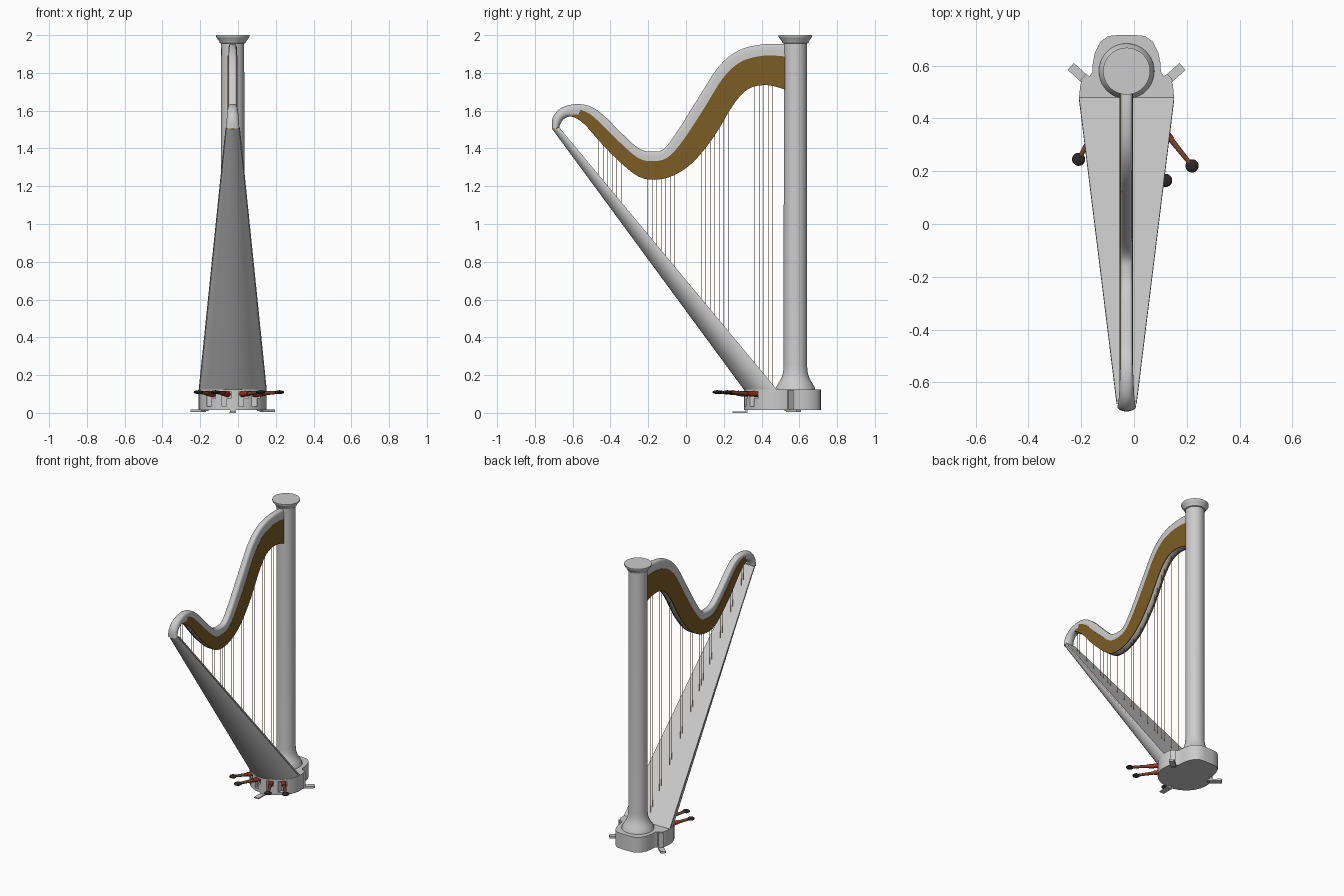
import bpy, bmesh, math
from mathutils import Vector, Matrix

cube = bpy.data.objects.get("Cube")
if cube:
    bpy.data.objects.remove(cube, do_unlink=True)

CX = -0.028          # centre plane of the instrument
COLUMN_Y = 0.579
BOARD_TOP, BOARD_FOOT = Vector((CX, -0.67, 1.51)), Vector((CX, 0.48, 0.125))


def material(name, rgb):
    mat = bpy.data.materials.new(name)
    mat.use_nodes = True
    mat.diffuse_color = (*rgb, 1)
    mat.node_tree.nodes["Principled BSDF"].inputs["Base Color"].default_value = (*rgb, 1)
    return mat


grey = material("light_grey", (0.6, 0.6, 0.6))
brown = material("brown_wood", (0.2, 0.11, 0.018))
rust = material("rust_brown", (0.2, 0.06, 0.03))
felt = material("red_felt", (0.32, 0.035, 0.015))
dark = material("dark_tip", (0.025, 0.02, 0.02))
gold = material("gold_wire", (0.42, 0.25, 0.05))
steel = material("dark_wire", (0.05, 0.05, 0.07))
red = material("red_string", (0.5, 0.04, 0.02))


def finish(name, bm, mat, smooth=True):
    bmesh.ops.recalc_face_normals(bm, faces=bm.faces)
    mesh = bpy.data.meshes.new(name)
    bm.to_mesh(mesh)
    bm.free()
    mesh.materials.append(mat)
    obj = bpy.data.objects.new(name, mesh)
    bpy.context.collection.objects.link(obj)
    if smooth:
        bpy.ops.object.select_all(action='DESELECT')
        obj.select_set(True)
        bpy.context.view_layer.objects.active = obj
        bpy.ops.object.shade_smooth_by_angle(angle=math.radians(35))
    return obj


def loft(name, rings, mat, smooth=True):
    """Skin closed rings of equal length and cap both ends."""
    bm = bmesh.new()
    rows = [[bm.verts.new(p) for p in ring] for ring in rings]
    n = len(rows[0])
    for a, b in zip(rows, rows[1:]):
        for i in range(n):
            j = (i + 1) % n
            bm.faces.new((a[i], a[j], b[j], b[i]))
    bm.faces.new(rows[0])
    bm.faces.new(rows[-1])
    return finish(name, bm, mat, smooth)


def rod(name, start, end, r1, r2, mat, sides=12):
    start, end = Vector(start), Vector(end)
    axis = end - start
    place = Matrix.Translation((start + end) / 2) @ axis.to_track_quat('Z', 'Y').to_matrix().to_4x4()
    bm = bmesh.new()
    bmesh.ops.create_cone(bm, cap_ends=True, segments=sides, radius1=r1, radius2=r2,
                          depth=axis.length, matrix=place)
    return finish(name, bm, mat)


def box(name, centre, size, turn, mat):
    bm = bmesh.new()
    place = Matrix.Translation(centre) @ Matrix.Rotation(turn, 4, 'Z') @ Matrix.Diagonal((*size, 1))
    bmesh.ops.create_cube(bm, size=1, matrix=place)
    return finish(name, bm, mat, False)


def front_arc(half, depth, y, z, steps=32):
    """Half ellipse bulging to the front from a flat back edge."""
    angles = [math.pi * i / steps for i in range(steps + 1)]
    return [Vector((CX + half * math.cos(a), y - depth * math.sin(a), z)) for a in angles]


# Base: curved front, waisted back lobe
side = [(0.175, 0.53), (0.165, 0.548), (0.143, 0.556), (0.13, 0.575), (0.128, 0.61),
        (0.12, 0.65), (0.1, 0.69), (0.07, 0.712), (0.03, 0.716)]
outline = front_arc(0.18, 0.172, 0.48, 0)
outline += [Vector((CX - x, y, 0)) for x, y in side]
outline += [Vector((CX + x, y, 0)) for x, y in reversed(side)]
base = loft("base", [[p + Vector((0, 0, z)) for p in outline] for z in (0.016, 0.125)], grey)

# Pedals with red felt at the root, in stepped slots
pedals = [((-0.14, 0.37), (-0.21, 0.245)), ((-0.06, 0.33), (-0.12, 0.17)),
          ((0.03, 0.33), (0.12, 0.165)), ((0.1, 0.37), (0.22, 0.22))]
slot = [(-0.025, 0.112), (0.022, 0.112), (0.022, 0.075), (0, 0.075), (0, 0.035), (-0.025, 0.035)]
for n, (start, end) in enumerate(pedals):
    cutter = loft("slot_cutter", [[(start[0] + x, y, z) for x, z in slot]
                                  for y in (0.25, start[1] + 0.01)], grey, False)
    cutter.hide_render = True
    cut = base.modifiers.new("slot", 'BOOLEAN')
    cut.object, cut.operation, cut.solver = cutter, 'DIFFERENCE', 'EXACT'
    a, b = Vector((*start, 0.1)), Vector((*end, 0.11))
    a -= (b - a) * 0.15
    rod("pedal_arm", a, b, 0.013, 0.008, rust)
    rod("pedal_felt", a, a.lerp(b, 0.42), 0.016, 0.014, felt)
    bm = bmesh.new()
    bmesh.ops.create_uvsphere(bm, u_segments=20, v_segments=10, radius=0.025,
                              matrix=Matrix.Translation(b) @ Matrix.Diagonal((1, 1, 0.4, 1)))
    finish("pedal_tip", bm, dark)
# Apply the slots and drop the cutters
bpy.context.view_layer.update()
cut_mesh = bpy.data.meshes.new_from_object(base.evaluated_get(bpy.context.evaluated_depsgraph_get()))
base.modifiers.clear()
base.data = cut_mesh
for obj in [o for o in bpy.data.objects if o.name.startswith("slot_cutter")]:
    bpy.data.objects.remove(obj, do_unlink=True)

# Feet
for s in (1, -1):
    box("side_foot", (CX + s * 0.182, 0.57, 0.012), (0.08, 0.035, 0.014), s * math.radians(42), grey)
    box("foot_post", (CX + s * 0.152, 0.545, 0.066), (0.035, 0.035, 0.11), s * math.radians(42), grey)
box("front_foot", (CX, 0.285, 0.004), (0.035, 0.08, 0.008), 0, grey)
box("front_foot_post", (CX, 0.32, 0.012), (0.03, 0.012, 0.02), 0, grey)

# Column: turned profile with flared foot and capital
profile = [(0.106, 0.12), (0.103, 0.135), (0.088, 0.16), (0.073, 0.187), (0.065, 0.215), (0.062, 0.25),
           (0.061, 1.955), (0.068, 1.958), (0.072, 1.968), (0.085, 1.985), (0.089, 1.992), (0.089, 2)]
turn = [math.tau * i / 40 for i in range(40)]
loft("column", [[(CX + r * math.cos(t), COLUMN_Y + r * math.sin(t), z) for t in turn]
                for r, z in profile], grey)

# Soundbox shell, soundboard and the thin collar under the scroll
loft("soundbox", [front_arc(0.176, 0.172, 0.477, 0.125), front_arc(0.034, 0.038, -0.672, 1.505)], grey)
loft("tip_collar", [front_arc(0.035, 0.039, -0.671, z) for z in (1.503, 1.509)], gold)
rings = []
for p, half in ((BOARD_FOOT, 0.18), (BOARD_TOP, 0.038)):
    rings.append([p + Vector((x, y, 0)) for x, y in
                  ((half, 0), (-half, 0), (-half, -0.012), (half, -0.012))])
loft("soundboard", rings, grey, False)

# Neck: paired upper and lower edge points (y, z, y, z) from column to tip
edges = [(0.53, 1.952, 0.53, 1.71), (0.41, 1.952, 0.43, 1.735), (0.28, 1.92, 0.33, 1.715),
         (0.174, 1.835, 0.25, 1.63), (0.07, 1.676, 0.15, 1.465), (-0.04, 1.5, 0.05, 1.34),
         (-0.115, 1.4, -0.04, 1.27), (-0.175, 1.383, -0.14, 1.236), (-0.25, 1.4, -0.25, 1.25),
         (-0.35, 1.49, -0.37, 1.347), (-0.43, 1.57, -0.46, 1.44), (-0.5, 1.62, -0.54, 1.53),
         (-0.58, 1.635, -0.6, 1.567), (-0.66, 1.615, -0.64, 1.56), (-0.705, 1.565, -0.662, 1.535),
         (-0.71, 1.505, -0.672, 1.508)]
edges = [Vector(e) for e in edges]
STEPS = 4
stations = []
for i in range(len(edges) - 1):
    p0, p1 = edges[max(i - 1, 0)], edges[i]
    p2, p3 = edges[i + 1], edges[min(i + 2, len(edges) - 1)]
    for k in range(STEPS):
        t = k / STEPS
        stations.append(p1 + (p2 - p0) * t / 2 + (2 * p0 - 5 * p1 + 4 * p2 - p3) * t * t / 2
                        + (3 * p1 - p0 - 3 * p2 + p3) * t ** 3 / 2)
stations.append(edges[-1])


def soft(v, power):
    return math.copysign(abs(v) ** power, v)


rings = []
for i, s in enumerate(stations):
    upper, lower = Vector((CX, s[0], s[1])), Vector((CX, s[2], s[3]))
    tip = max(0, i / (len(stations) - 1) - 0.75) * 4
    power = 0.35 + 0.65 * min(1, tip * 2)
    ring = []
    for k in range(24):
        a = math.tau * (k + 0.5) / 24
        across = Vector(((0.0235 + 0.012 * tip) * soft(math.cos(a), power), 0, 0))
        ring.append((upper + lower) / 2 + across + (upper - lower) / 2 * soft(math.sin(a), power))
    rings.append(ring)
loft("neck", rings, grey)

# Wooden side plates on the lower part of the neck, the right one a little prouder
plated = stations[:12 * STEPS + 1]
for s, face in ((1, 0.0245), (-1, 0.027)):
    rings = []
    for i, e in enumerate(plated):
        upper, lower = Vector((CX, e[0], e[1])), Vector((CX, e[2], e[3]))
        top = lower.lerp(upper, 0.73 - 0.12 * i / len(plated))
        rings.append([p + Vector((s * x, 0, 0)) for p, x in
                      ((lower, 0.018), (lower, face), (top, face), (top, 0.018))])
    loft("neck_plate", rings, brown, False)


# Strings: even spacing, one red and one dark in every seven
def neck_underside(y):
    for a, b in zip(stations, stations[1:]):
        if b[2] <= y <= a[2]:
            return a[3] + (b[3] - a[3]) * (a[2] - y) / (a[2] - b[2])
    return stations[-1][3]


slope = (BOARD_FOOT.z - BOARD_TOP.z) / (BOARD_FOOT.y - BOARD_TOP.y)
for i in range(46):
    y = 0.459 - 0.0236 * i
    foot = BOARD_TOP.z + slope * (y - BOARD_TOP.y)
    rod("string", (CX, y, foot - 0.005), (CX, y, neck_underside(y) + 0.01), 0.0007, 0.0007,
        {0: red, 3: steel}.get(i % 7, gold), 6)
